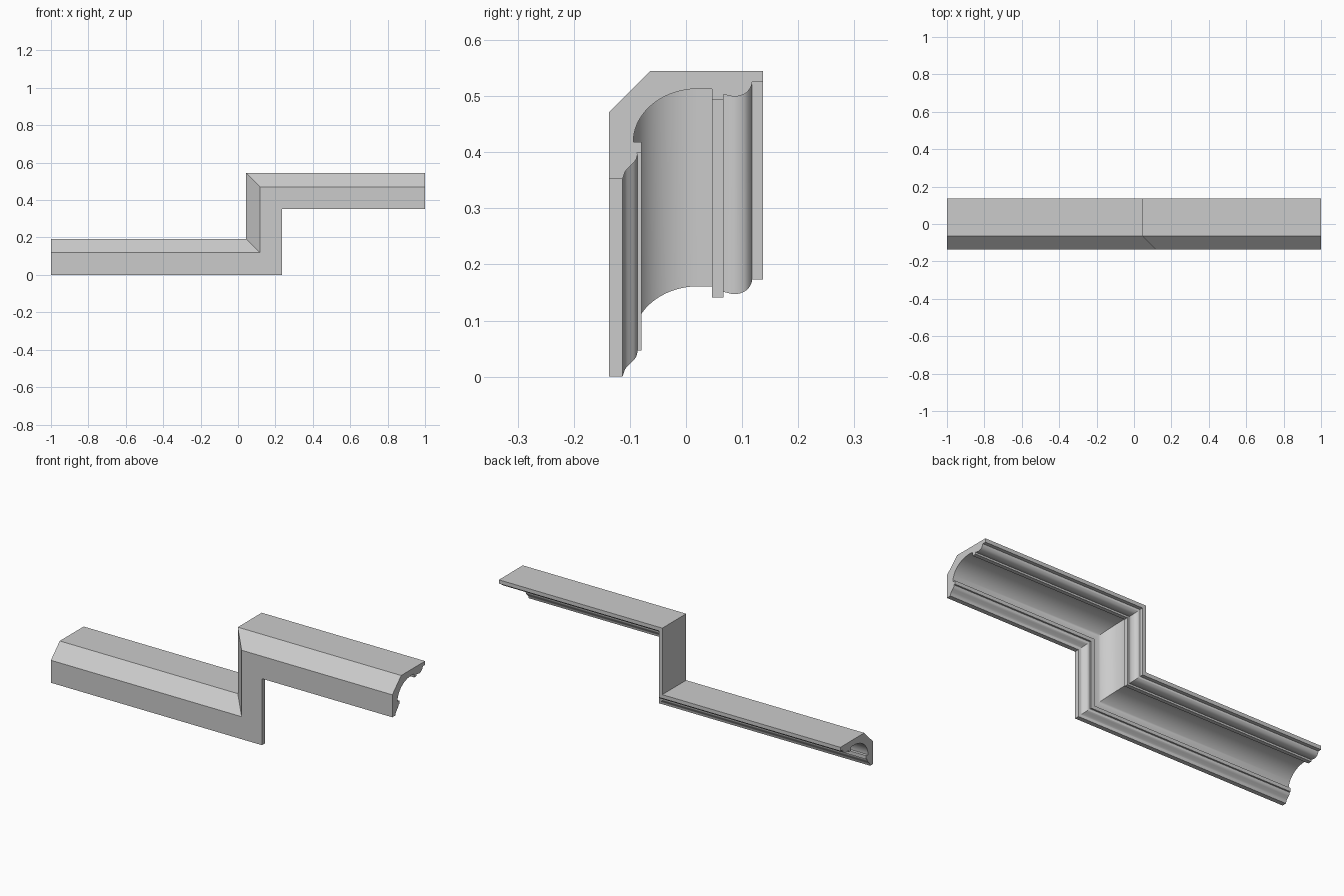
import bpy, bmesh
from math import sin, cos, pi, radians

if "Cube" in bpy.data.objects:
    bpy.data.objects.remove(bpy.data.objects["Cube"])


def smooth_curve(pts, steps=4):
    """Catmull-Rom curve through a few 2D points."""
    p = [pts[0]] + pts + [pts[-1]]
    out = []
    for i in range(1, len(p) - 2):
        for k in range(steps):
            t = k / steps
            out.append(tuple(
                0.5 * (2 * b + (c - a) * t + (2 * a - 5 * b + 4 * c - d) * t * t
                       + (3 * b - a - 3 * c + d) * t ** 3)
                for a, b, c, d in zip(*p[i - 1:i + 3])))
    return out + [pts[-1]]


# Moulding cross-section: (y, height above the lower front edge)
outer = [(-0.137, 0), (-0.137, 0.119), (-0.063, 0.193), (0.137, 0.193), (0.137, 0.173)]
back_ogee = smooth_curve([(0.118, 0.173), (0.115, 0.163), (0.105, 0.152),
                          (0.087, 0.147), (0.067, 0.151)])
back_fillet = [(0.067, 0.141), (0.046, 0.141)]
cove = [(0.046, 0.161)] + [(0.022 - 0.116 * sin(a), 0.066 + 0.095 * cos(a))
                           for a in (i * pi / 2 / 18 for i in range(19))]
front_fillet = [(-0.079, 0.066), (-0.079, 0.047)]
front_ogee = smooth_curve([(-0.087, 0.047), (-0.087, 0.041), (-0.091, 0.032),
                           (-0.099, 0.024), (-0.108, 0.014), (-0.113, 0.0)])
profile = outer + back_ogee + back_fillet + cove + front_fillet + front_ogee

# Stepped path with mitred corners: low run, riser, high run
RISE, RISER_X = 0.352, 0.236
stations = [
    lambda w: (-1.0, w),
    lambda w: (RISER_X - w, w),
    lambda w: (RISER_X - w, RISE + w),
    lambda w: (1.0, RISE + w),
]

bm = bmesh.new()
rings = []
for station in stations:
    ring = []
    for y, w in profile:
        x, z = station(w)
        ring.append(bm.verts.new((x, y, z)))
    rings.append(ring)
n = len(profile)
for a, b in zip(rings, rings[1:]):
    for i in range(n):
        j = (i + 1) % n
        bm.faces.new((a[i], a[j], b[j], b[i]))
# End caps
bm.faces.new(rings[0])
bm.faces.new(rings[-1][::-1])
bmesh.ops.recalc_face_normals(bm, faces=bm.faces)

mesh = bpy.data.meshes.new("stepped_cornice")
bm.to_mesh(mesh)
bm.free()
cornice = bpy.data.objects.new("stepped_cornice", mesh)
bpy.context.collection.objects.link(cornice)
bpy.context.view_layer.objects.active = cornice
cornice.select_set(True)
bpy.ops.object.shade_smooth_by_angle(angle=radians(30))
